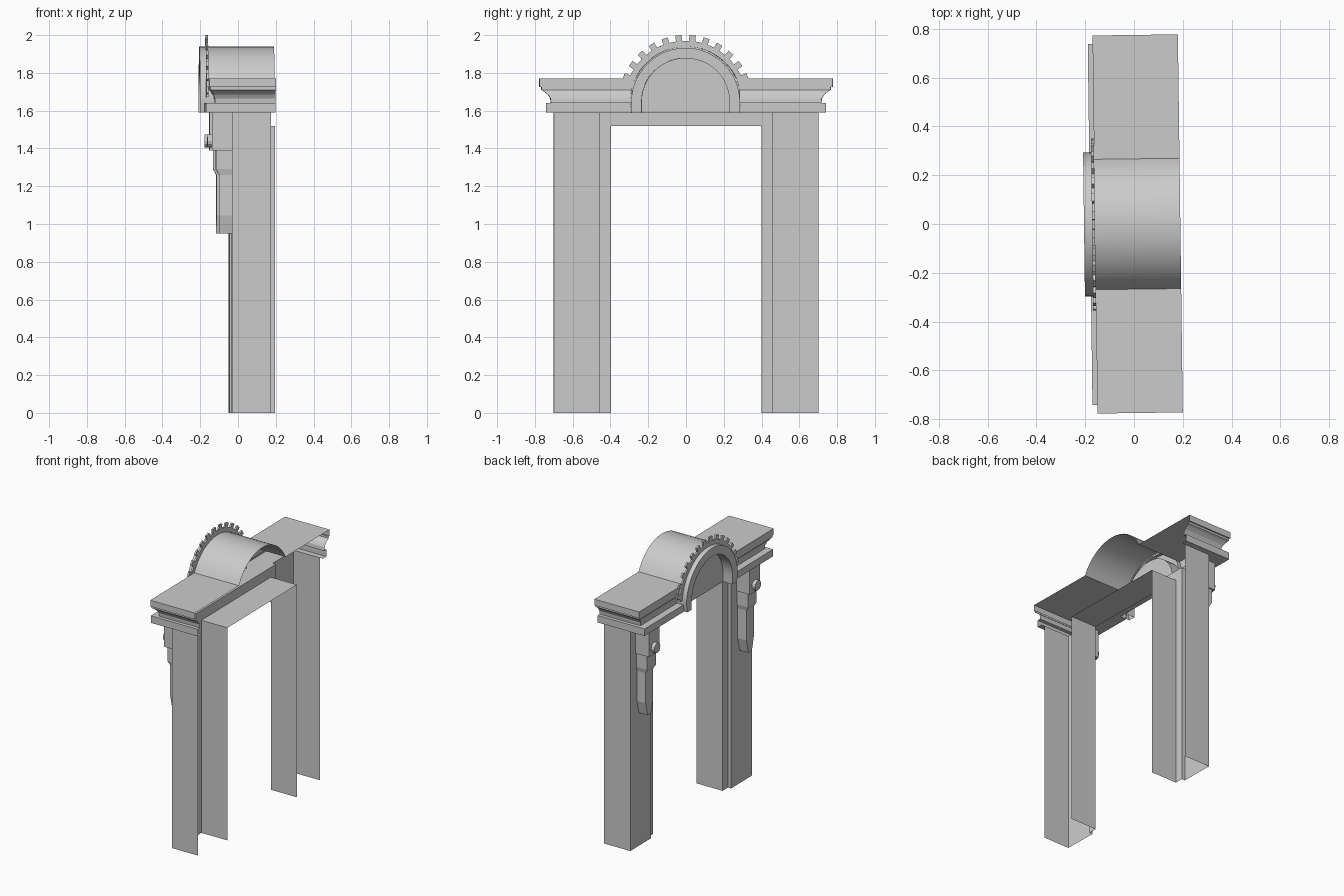
import bpy, bmesh
from math import sin, cos, pi, radians, sqrt, asin
from mathutils import Matrix, Vector

if "Cube" in bpy.data.objects:
    bpy.data.objects.remove(bpy.data.objects["Cube"])

stone = bpy.data.materials.new("grey_stone")
stone.use_nodes = True
GREY = (0.6, 0.6, 0.6, 1)
stone.diffuse_color = GREY
stone.node_tree.nodes["Principled BSDF"].inputs["Base Color"].default_value = GREY

TURN = Matrix.Rotation(0.013, 4, 'Z')   # the whole doorway is slightly turned
BACK, WALL, STRIP = 0.19, -0.04, -0.015  # open back, pillar front, recessed frame
CZ = 1.645                               # centre height of the arch


def finish(name, bm, smooth=False):
    bmesh.ops.remove_doubles(bm, verts=bm.verts, dist=0.0005)
    bmesh.ops.recalc_face_normals(bm, faces=bm.faces)
    mesh = bpy.data.meshes.new(name)
    bm.to_mesh(mesh)
    bm.free()
    mesh.materials.append(stone)
    mesh.transform(TURN)
    ob = bpy.data.objects.new(name, mesh)
    bpy.context.collection.objects.link(ob)
    if smooth:
        bpy.context.view_layer.objects.active = ob
        ob.select_set(True)
        bpy.ops.object.shade_smooth_by_angle(angle=radians(30))
        ob.select_set(False)
    return ob


def loft(name, rows, closed=False, smooth=False):
    """Skin neighbouring rows of points with quads."""
    bm = bmesh.new()
    vs = [[bm.verts.new(p) for p in r] for r in rows]
    n = len(rows[0])
    for a, b in zip(vs, vs[1:]):
        for i in range(n if closed else n - 1):
            j = (i + 1) % n
            bm.faces.new((a[i], a[j], b[j], b[i]))
    return finish(name, bm, smooth)


def prism(name, outline, x0, x1):
    """Solid from a (y, z) outline extruded along x."""
    bm = bmesh.new()
    face = bm.faces.new([bm.verts.new((x0, y, z)) for y, z in outline])
    ext = bmesh.ops.extrude_face_region(bm, geom=[face])
    moved = [v for v in ext["geom"] if isinstance(v, bmesh.types.BMVert)]
    bmesh.ops.translate(bm, verts=moved, vec=(x1 - x0, 0, 0))
    return finish(name, bm)


def arc(r, a0, a1, n):
    return [(r * cos(a0 + (a1 - a0) * i / n), CZ + r * sin(a0 + (a1 - a0) * i / n))
            for i in range(n + 1)]


def rect(y, half, z0, z1):
    return [(y - half, z0), (y + half, z0), (y + half, z1), (y - half, z1)]


# Entablature section: half width, front position, height
CORNICE = [(0.70, WALL, 1.59), (0.74, -0.18, 1.59), (0.74, -0.18, 1.64),
           (0.715, -0.13, 1.64), (0.718, -0.132, 1.665), (0.73, -0.138, 1.685),
           (0.75, -0.15, 1.702), (0.765, -0.156, 1.71), (0.765, -0.156, 1.725),
           (0.775, -0.16, 1.725), (0.775, -0.16, 1.77)]
R_OUT, R_IN = 0.295, 0.235
TOP = 1.77
meet = sqrt(R_OUT ** 2 - (TOP - CZ) ** 2)

for side, s in (("left", 1), ("right", -1)):
    # Pillar shell, open at the back
    plan = [(BACK - 0.025, 0.70), (WALL, 0.70), (WALL, 0.46), (STRIP, 0.46), (STRIP, 0.40)]
    loft(side + "_pillar", [[(x, s * y, z) for x, y in plan] for z in (0, 1.59)])
    loft(side + "_reveal", [[(x, s * 0.40, z) for x in (STRIP, BACK)] for z in (0, 1.52)])

    # Moulded entablature with end return and flat top
    loft(side + "_entablature",
         [[(BACK, s * y, z), (x, s * y, z), (x, s * 0.285, z)] for y, x, z in CORNICE])
    loft(side + "_top_slab",
         [[(x, s * y, TOP) for x in (-0.16, BACK)] for y in (meet, 0.775)])

    # Bracket: head, middle block, tapered drop and round boss
    c = s * 0.58
    prism(side + "_bracket_head", rect(c, 0.06, 1.39, 1.59), WALL, -0.145)
    loft(side + "_bracket_middle",
         [[(WALL, c - w, z), (x, c - w, z), (x, c + w, z), (WALL, c + w, z)]
          for w, x, z in ((0.043, -0.108, 1.26), (0.05, -0.125, 1.29), (0.05, -0.125, 1.40))],
         closed=True)
    prism(side + "_bracket_drop",
          [(c - 0.02, 0.95), (c + 0.02, 0.95), (c + 0.043, 1.045), (c + 0.043, 1.28),
           (c - 0.043, 1.28), (c - 0.043, 1.045)], WALL, -0.108)
    prism(side + "_bracket_boss",
          [(c + 0.035 * cos(k * pi / 6), 1.44 + 0.035 * sin(k * pi / 6)) for k in range(12)],
          -0.14, -0.17)

# Lintel: recessed front strip, soffit and ledges under the entablature
loft("lintel_strip", [[(STRIP, y, z) for y in (-0.40, 0.40)] for z in (1.52, 1.59)])
loft("lintel_soffit", [[(x, y, 1.52) for y in (-0.40, 0.40)] for x in (STRIP, BACK)])
loft("lintel_ledge", [[(x, y, 1.59) for y in (-0.46, 0.46)] for x in (WALL, STRIP)])
loft("arch_ledge", [[(x, y, 1.59) for y in (-0.285, 0.285)] for x in (-0.13, WALL)])

# Barrel roof, open at the back
a0 = asin((TOP - CZ) / R_OUT)
roof = arc(R_OUT, a0, pi - a0, 16)
loft("barrel_roof", [[(x, y, z) for y, z in roof] for x in (-0.17, BACK)], smooth=True)

# Arch ring with straight feet
outer = [(R_OUT - 0.01, 1.59)] + arc(R_OUT, 0, pi, 24) + [(0.01 - R_OUT, 1.59)]
inner = [(R_IN, 1.59)] + arc(R_IN, 0, pi, 24) + [(-R_IN, 1.59)]
loft("arch_ring",
     [[(x, y, z) for y, z in line]
      for line, x in ((outer, -0.13), (outer, -0.205), (inner, -0.205), (inner, -0.13))],
     smooth=True)

# Recessed panel inside the arch
bm = bmesh.new()
bm.faces.new([bm.verts.new((-0.13, y, z)) for y, z in inner])
finish("arch_panel", bm)

# Toothed crest behind the ring
crest = []
step = radians(12.2)
for k in range(14):
    mid = pi / 2 + (k - 6.5) * step
    for r, off in ((0.325, -0.5), (0.325, -0.24), (0.356, -0.22),
                   (0.356, 0.22), (0.325, 0.24), (0.325, 0.5)):
        a = mid + off * step
        crest.append((r, a))
front = [(r * cos(a), CZ + r * sin(a)) for r, a in crest]
hidden = [(0.285 * cos(a), CZ + 0.285 * sin(a)) for r, a in crest]
loft("toothed_crest",
     [[(x, y, z) for y, z in line]
      for line, x in ((hidden, -0.172), (front, -0.172), (front, -0.16), (hidden, -0.16))])
